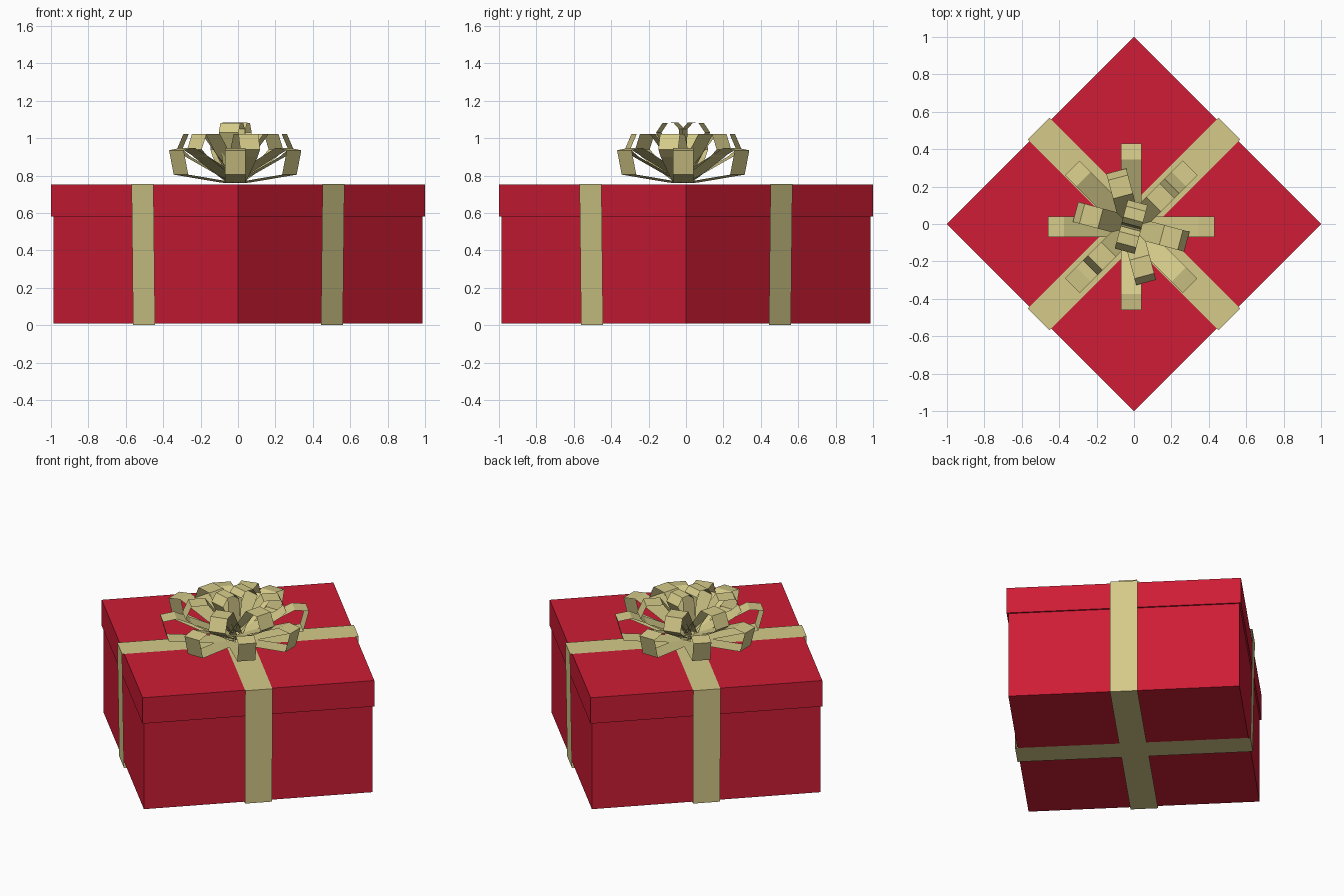
import bpy, bmesh
from math import pi, radians
from mathutils import Matrix, Vector

if "Cube" in bpy.data.objects:
    bpy.data.objects.remove(bpy.data.objects["Cube"])


def material(name, rgb):
    m = bpy.data.materials.new(name)
    m.diffuse_color = (*rgb, 1)
    m.use_nodes = True
    m.node_tree.nodes["Principled BSDF"].inputs["Base Color"].default_value = m.diffuse_color
    return m


RED = material("red_paper", (0.62, 0.012, 0.035))
GOLD = material("gold_ribbon", (0.66, 0.59, 0.25))


def finish(name, bm, mat, matrix):
    bm.transform(matrix)
    me = bpy.data.meshes.new(name)
    bm.to_mesh(me)
    bm.free()
    me.materials.append(mat)
    ob = bpy.data.objects.new(name, me)
    bpy.context.collection.objects.link(ob)
    return ob


def box(name, half, z0, z1):
    bm = bmesh.new()
    bmesh.ops.create_cube(bm, size=1)
    size = Matrix.Diagonal((2 * half, 2 * half, z1 - z0, 1))
    place = Matrix.Translation((0, 0, (z0 + z1) / 2))
    finish(name, bm, RED, Matrix.Rotation(pi / 4, 4, 'Z') @ place @ size)


def strip(name, profile, width, angle, centre=(0, 0), closed=False):
    """Flat ribbon following an (outward, z) profile, turned about z."""
    bm = bmesh.new()
    rows = [[bm.verts.new((r, s * width / 2, z)) for s in (-1, 1)] for r, z in profile]
    pairs = list(zip(rows, rows[1:]))
    if closed:
        pairs.append((rows[-1], rows[0]))
    for a, b in pairs:
        bm.faces.new((a[0], b[0], b[1], a[1]))
    move = Matrix.Translation(Vector((*centre, 0)))
    return finish(name, bm, GOLD, move @ Matrix.Rotation(radians(angle), 4, 'Z'))


# Box and overhanging lid, standing cornerwise to the front
box("box_body", 0.697, 0.008, 0.60)
box("lid", 0.707, 0.58, 0.752)

# Two bands wrapped all the way round
for i, a in enumerate((45, 135)):
    z = 0.001 * i
    wrap = [(-0.71, z), (0.71, z), (0.722, 0.756 - z), (-0.722, 0.756 - z)]
    strip(f"ribbon_band_{i + 1}", wrap, 0.166, a, closed=True)

# Bow: wide lower loops, raised middle loops and two small top loops
LOWER = [(0, 0.76), (0.05, 0.762), (0.41, 0.805), (0.445, 0.935), (0.36, 0.948), (0.03, 0.80)]
MIDDLE = [(0, 0.762), (0.06, 0.79), (0.26, 0.90), (0.308, 0.94), (0.272, 1.022), (0.17, 1.022), (0.02, 0.82)]
TOP = [(0, 0.77), (0.07, 0.90), (0.135, 1.03), (0.10, 1.08), (0.04, 1.083), (0.01, 1.05), (0, 0.86)]
tiers = (("lower", LOWER, [45 * k for k in range(8)]),
         ("middle", MIDDLE, [45 + 60 * k for k in range(6)]),
         ("top", TOP, [75, 255]))
for tier, profile, angles in tiers:
    for i, a in enumerate(angles):
        strip(f"bow_{tier}_loop_{i + 1}", profile, 0.11, a, (-0.015, -0.015))
